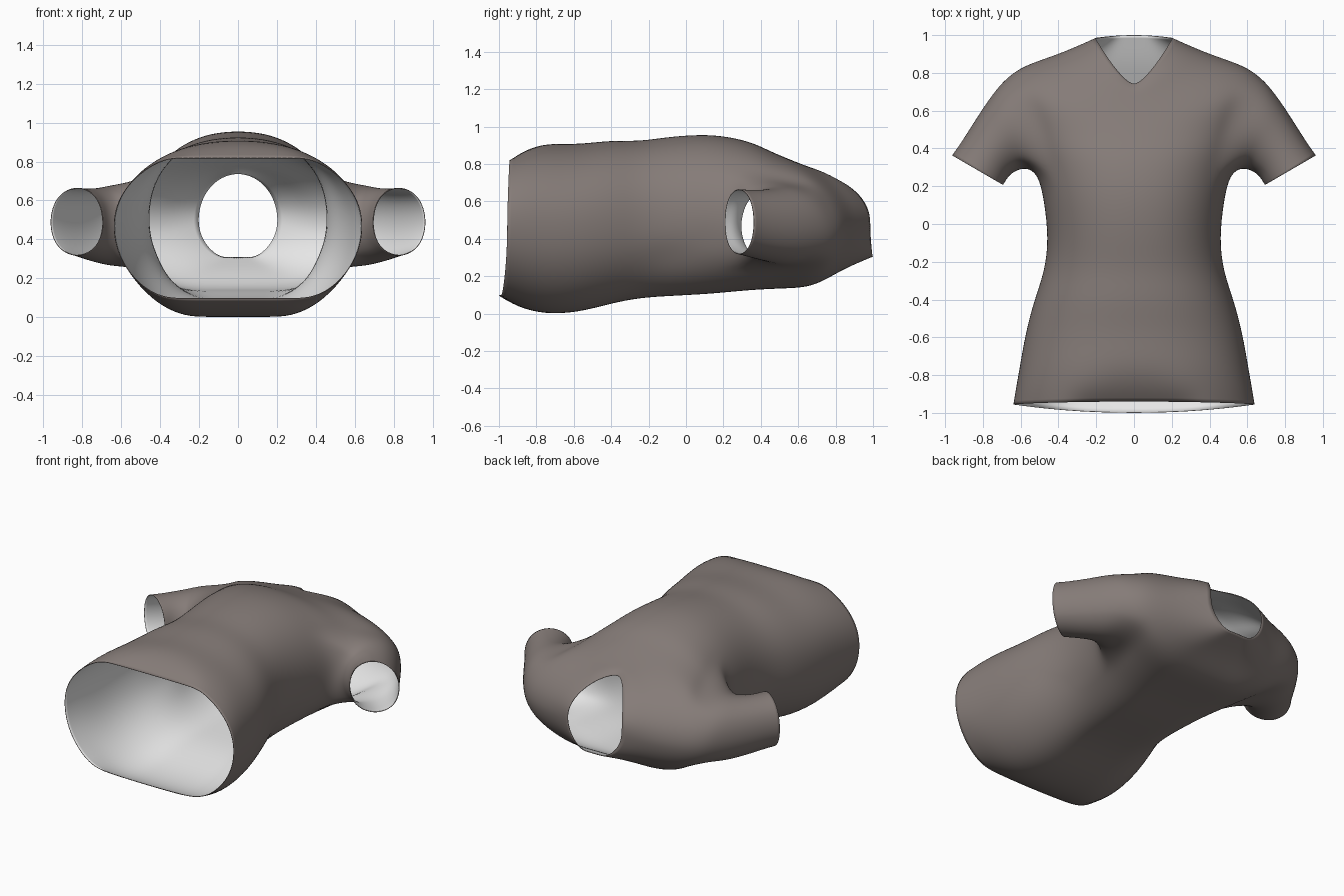
import bpy, bmesh, math
from mathutils import Vector

if "Cube" in bpy.data.objects:
    bpy.data.objects.remove(bpy.data.objects["Cube"])

SEG = 32          # points round the torso
ARM0, ARM1 = 8, 12  # torso rings between which the armholes sit
HALF = 3          # armhole half height in columns

# Torso rings: y at back, side, front; half width; z bottom, top, widest; squareness
RINGS = [
    (-1.00, -.955, -.94, .642, .095, .82, .47, 2.1),
    (-.90, -.88, -.86, .630, .035, .875, .47, 2.2),
    (-.76, -.76, -.74, .608, -.003, .915, .47, 2.2),
    (-.58, -.58, -.58, .578, .005, .905, .47, 2.2),
    (-.40, -.40, -.40, .530, .055, .93, .48, 2.2),
    (-.25, -.25, -.25, .475, .085, .922, .49, 2.2),
    (-.08, -.08, -.08, .455, .095, .95, .50, 2.2),
    (.12, .12, .12, .480, .105, .962, .50, 2.2),
    (.27, .27, .27, .512, .12, .94, .48, 2.2),
    (.40, .40, .37, .555, .13, .91, .47, 2.2),
    (.53, .53, .45, .590, .135, .87, .47, 2.2),
    (.64, .66, .52, .635, .14, .84, .47, 2.2),
    (.72, .785, .58, .665, .17, .815, .46, 2.2),
    (.80, .840, .63, .585, .215, .795, .46, 2.1),
    (.87, .890, .67, .430, .25, .78, .46, 2.0),
    (.94, .940, .71, .305, .28, .765, .48, 2.0),
    (1.00, .985, .735, .205, .305, .74, .50, 2.0),
]

# Sleeve rings: armpit side (x, y), shoulder side (x, y), z middle, z half height
SLEEVE = [
    ((.575, .295), (.715, .735), .47, .215),
    ((.630, .275), (.785, .640), .47, .200),
    ((.662, .250), (.855, .530), .475, .190),
    ((.680, .220), (.925, .420), .485, .182),
    ((.690, .205), (.965, .365), .490, .180),
]


def power(v, p):
    return math.copysign(abs(v) ** p, v)


def fold(y, z):
    """Soft diagonal pull lines running from the armpit to the back waist."""
    d = (z - .33) - .55 * (y + .02)
    fade = math.exp(-((y + .02) / .2) ** 2)
    return .02 * fade * math.exp(-(d / .07) ** 2)


bm = bmesh.new()

# Torso: loft of rounded cross-sections with a flattened back and a V neckline
grid = []
for k, (yb, ys, yf, w, zb, zt, zc, n) in enumerate(RINGS):
    row = []
    flat_low = 1.25 if k == 0 else 1.1
    flat_top = (1.2, 1.06)[k] if k < 2 else 1.0
    vee = max(0, min(1, (k - 12) / 3))      # neckline sharpness
    for i in range(SEG):
        a = 2 * math.pi * i / SEG
        c, s = math.cos(a), math.sin(a)
        x = w * power(c, 2 / n)
        h = power(s, 2 / n)
        if s > 0:
            z = zc + (zt - zc) * min(1, h * flat_top)
            dip = (1 - vee) * s ** 1.6 + vee * (1 - abs(c) ** 1.4)
            y = ys + (yf - ys) * dip
        else:
            z = zc + (zc - zb) * max(-1, h * flat_low)
            y = ys + (yb - ys) * s * s
        x *= 1 - fold(y, z) / w
        row.append(bm.verts.new((x, y, z)))
    grid.append(row)


def in_armhole(r, i):
    if not ARM0 <= r < ARM1:
        return False
    return any((i - c + HALF) % SEG < 2 * HALF for c in (0, SEG // 2))


for r in range(len(grid) - 1):
    for i in range(SEG):
        if not in_armhole(r, i):
            j = (i + 1) % SEG
            bm.faces.new((grid[r][i], grid[r][j], grid[r + 1][j], grid[r + 1][i]))


# Sleeves: lofted outward from the armhole border, so the shell stays open inside
def add_sleeve(side):
    col = 0 if side > 0 else SEG // 2
    cols = [(col + k) % SEG for k in range(-HALF, HALF + 1)]
    loop = [grid[ARM0][c] for c in cols]
    loop += [grid[r][cols[-1]] for r in range(ARM0 + 1, ARM1)]
    loop += [grid[ARM1][c] for c in reversed(cols)]
    loop += [grid[r][cols[0]] for r in range(ARM1 - 1, ARM0, -1)]
    mid = sum((v.co for v in loop), Vector()) / len(loop)
    angles = [math.atan2((v.co.z - mid.z) / .2, (v.co.y - mid.y) / .22) for v in loop]
    prev = loop
    for (x0, y0), (x1, y1), zm, zh in SLEEVE:
        ring = []
        for a in angles:
            t = .5 + .5 * math.cos(a)
            ring.append(bm.verts.new((side * (x0 + (x1 - x0) * t),
                                      y0 + (y1 - y0) * t, zm + zh * math.sin(a))))
        for k in range(len(ring)):
            m = (k + 1) % len(ring)
            bm.faces.new((prev[k], prev[m], ring[m], ring[k]))
        prev = ring


add_sleeve(1)
add_sleeve(-1)
bmesh.ops.recalc_face_normals(bm, faces=bm.faces)
# Make sure the cloth faces outward (front panel faces up)
front = max(bm.faces, key=lambda f: f.calc_center_median().z)
if front.normal.z < 0:
    bmesh.ops.reverse_faces(bm, faces=bm.faces)

mesh = bpy.data.meshes.new("shirt")
bm.to_mesh(mesh)
bm.free()
shirt = bpy.data.objects.new("shirt", mesh)
bpy.context.collection.objects.link(shirt)

# Outer cloth and pale lining
for name, colour in (("brown grey cloth", (.235, .200, .187, 1)),
                     ("white lining", (.80, .80, .80, 1))):
    mat = bpy.data.materials.new(name)
    mat.diffuse_color = colour
    mat.use_nodes = True
    mat.node_tree.nodes["Principled BSDF"].inputs["Base Color"].default_value = mat.diffuse_color
    mesh.materials.append(mat)
mesh.polygons.foreach_set("use_smooth", [True] * len(mesh.polygons))

sub = shirt.modifiers.new("smooth", 'SUBSURF')
sub.levels = sub.render_levels = 2
lining = shirt.modifiers.new("lining", 'SOLIDIFY')
lining.thickness = .004
lining.offset = -1
lining.material_offset = 1
lining.material_offset_rim = 0
